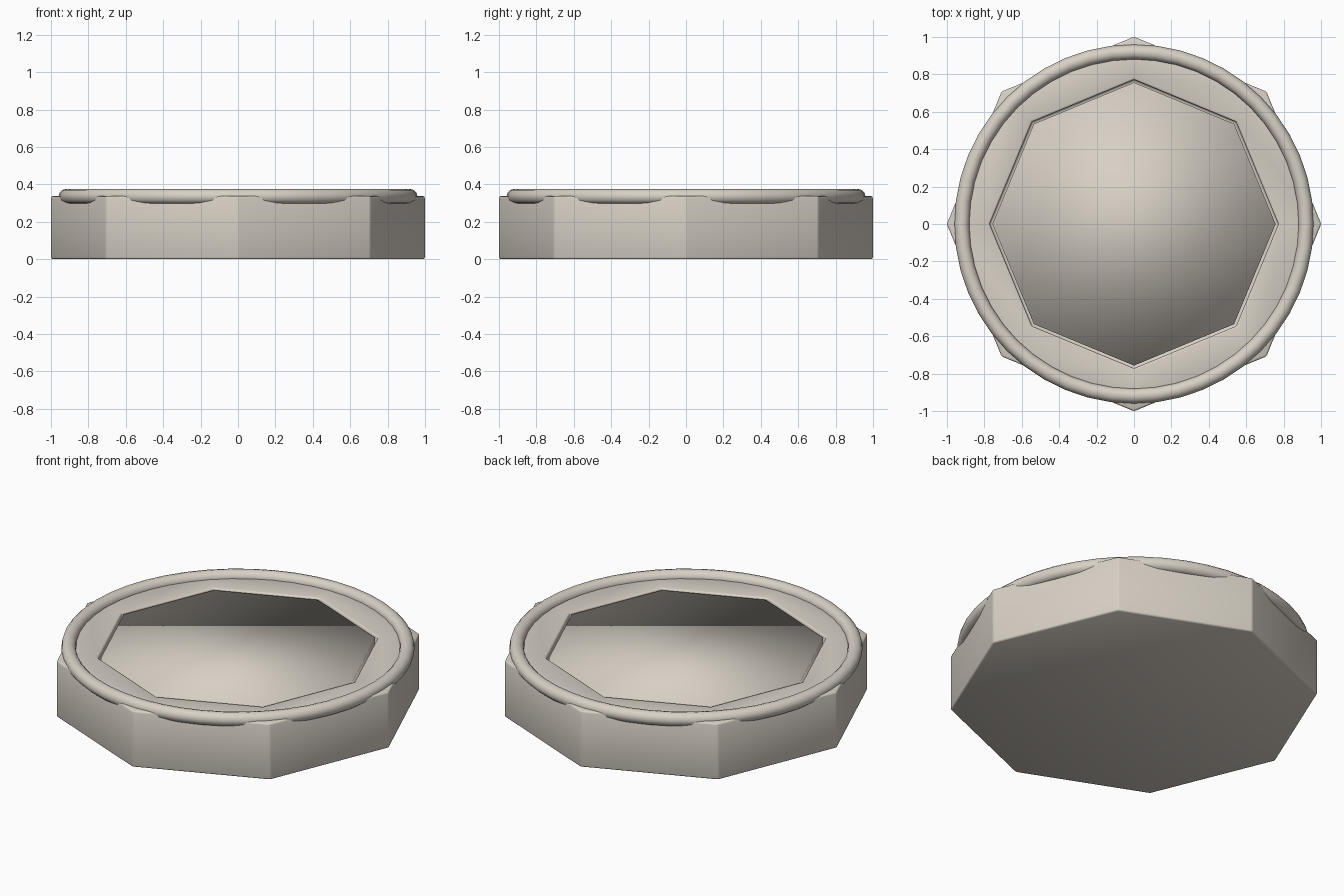
import bpy
import bmesh

if "Cube" in bpy.data.objects:
    bpy.data.objects.remove(bpy.data.objects["Cube"], do_unlink=True)

# One warm stone colour for every part
stone = bpy.data.materials.new("warm stone")
stone.use_nodes = True
colour = (0.68, 0.63, 0.56, 1)
stone.diffuse_color = colour
for node in stone.node_tree.nodes:
    if node.type == "BSDF_PRINCIPLED":
        node.inputs["Base Color"].default_value = colour

SIDES = 8
BODY_TOP = 0.337


def octagon_prism(bm, radius, bottom, top):
    """Add a prism with corners on the x and y axes."""
    made = bmesh.ops.create_cone(bm, cap_ends=True, segments=SIDES,
                                 radius1=radius, radius2=radius, depth=top - bottom)
    bmesh.ops.translate(bm, verts=made["verts"], vec=(0, 0, (top + bottom) / 2))


def make_object(name, bm):
    mesh = bpy.data.meshes.new(name)
    for face in bm.faces:
        face.smooth = True
    bm.to_mesh(mesh)
    bm.free()
    obj = bpy.data.objects.new(name, mesh)
    bpy.context.collection.objects.link(obj)
    mesh.materials.append(stone)
    return obj


# Octagonal base with a shallow socket in its top and softened edges
bm = bmesh.new()
octagon_prism(bm, 1.001, 0, BODY_TOP)
top_face = max(bm.faces, key=lambda f: f.calc_center_median().z)
bmesh.ops.inset_individual(bm, faces=[top_face], thickness=0.229)
socket = bmesh.ops.extrude_face_region(bm, geom=[top_face])
bmesh.ops.delete(bm, geom=[top_face], context="FACES_ONLY")
floor = [v for v in socket["geom"] if isinstance(v, bmesh.types.BMVert)]
bmesh.ops.translate(bm, verts=floor, vec=(0, 0, -0.06))
bmesh.ops.recalc_face_normals(bm, faces=bm.faces)
base = make_object("base", bm)
bevel = base.modifiers.new("soft edges", "BEVEL")
bevel.width = 0.01
bevel.segments = 2

# Smooth-shaded octagonal panel filling the socket
bm = bmesh.new()
octagon_prism(bm, 0.757, 0.15, 0.331)
make_object("centre_panel", bm)

# Round rim
bpy.ops.mesh.primitive_torus_add(major_segments=48, minor_segments=12,
                                 major_radius=0.92, minor_radius=0.04,
                                 location=(0, 0, 0.335))
rim = bpy.context.object
rim.name = "rim"
rim.data.materials.append(stone)
bpy.ops.object.shade_smooth()
